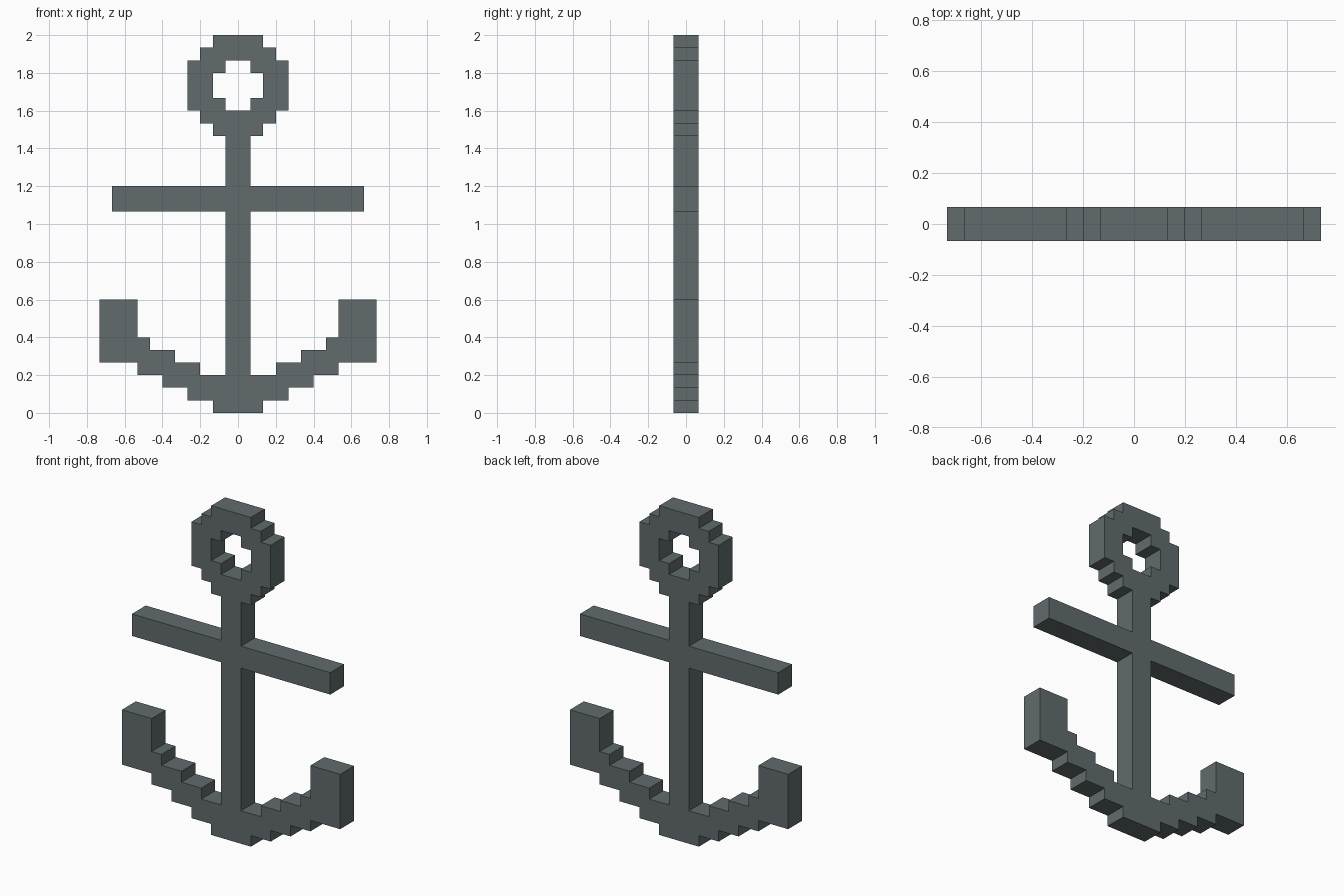
import bpy, bmesh

if "Cube" in bpy.data.objects:
    bpy.data.objects.remove(bpy.data.objects["Cube"])

U = 2 / 30  # one pixel step of the blocky design

# Right half of the silhouette (x, z) in pixel steps, part by part
arm_underside = [(0, 0), (2, 0), (2, 1), (4, 1), (4, 2), (6, 2), (6, 3), (8, 3), (8, 4)]
fluke = [(11, 4), (11, 9), (8, 9)]
arm_top = [(8, 6), (7, 6), (7, 5), (5, 5), (5, 4), (3, 4), (3, 3), (1, 3)]
stock = [(1, 16), (10, 16), (10, 18), (1, 18)]
ring_outer = [(1, 22), (2, 22), (2, 23), (3, 23), (3, 24), (4, 24), (4, 28),
              (3, 28), (3, 29), (2, 29), (2, 30), (0, 30)]
ring_hole = [(0, 28), (1, 28), (1, 27), (2, 27), (2, 25), (1, 25), (1, 24), (0, 24)]
half = arm_underside + fluke + arm_top + stock + ring_outer + ring_hole


def mirrored_plate(name, outline, half_depth):
    """Mirror a half outline across x = 0, weld it and extrude it along y."""
    bm = bmesh.new()
    for side in (1, -1):
        pts = outline if side == 1 else outline[::-1]
        bm.faces.new([bm.verts.new((side * x * U, -half_depth, z * U)) for x, z in pts])
    bmesh.ops.remove_doubles(bm, verts=bm.verts[:], dist=1e-4)
    front = bm.faces[:]
    back = bmesh.ops.extrude_face_region(bm, geom=front, use_keep_orig=True)["geom"]
    verts = [g for g in back if isinstance(g, bmesh.types.BMVert)]
    bmesh.ops.translate(bm, verts=verts, vec=(0, 2 * half_depth, 0))
    bmesh.ops.recalc_face_normals(bm, faces=bm.faces[:])
    mesh = bpy.data.meshes.new(name)
    bm.to_mesh(mesh)
    bm.free()
    obj = bpy.data.objects.new(name, mesh)
    bpy.context.collection.objects.link(obj)
    return obj


# Anchor: one continuous plate, two steps thick
anchor = mirrored_plate("anchor", half, U)

# Dark iron colour
iron = bpy.data.materials.new("iron")
iron.diffuse_color = (0.12, 0.147, 0.153, 1)
iron.use_nodes = True
iron.node_tree.nodes["Principled BSDF"].inputs["Base Color"].default_value = iron.diffuse_color
anchor.data.materials.append(iron)
